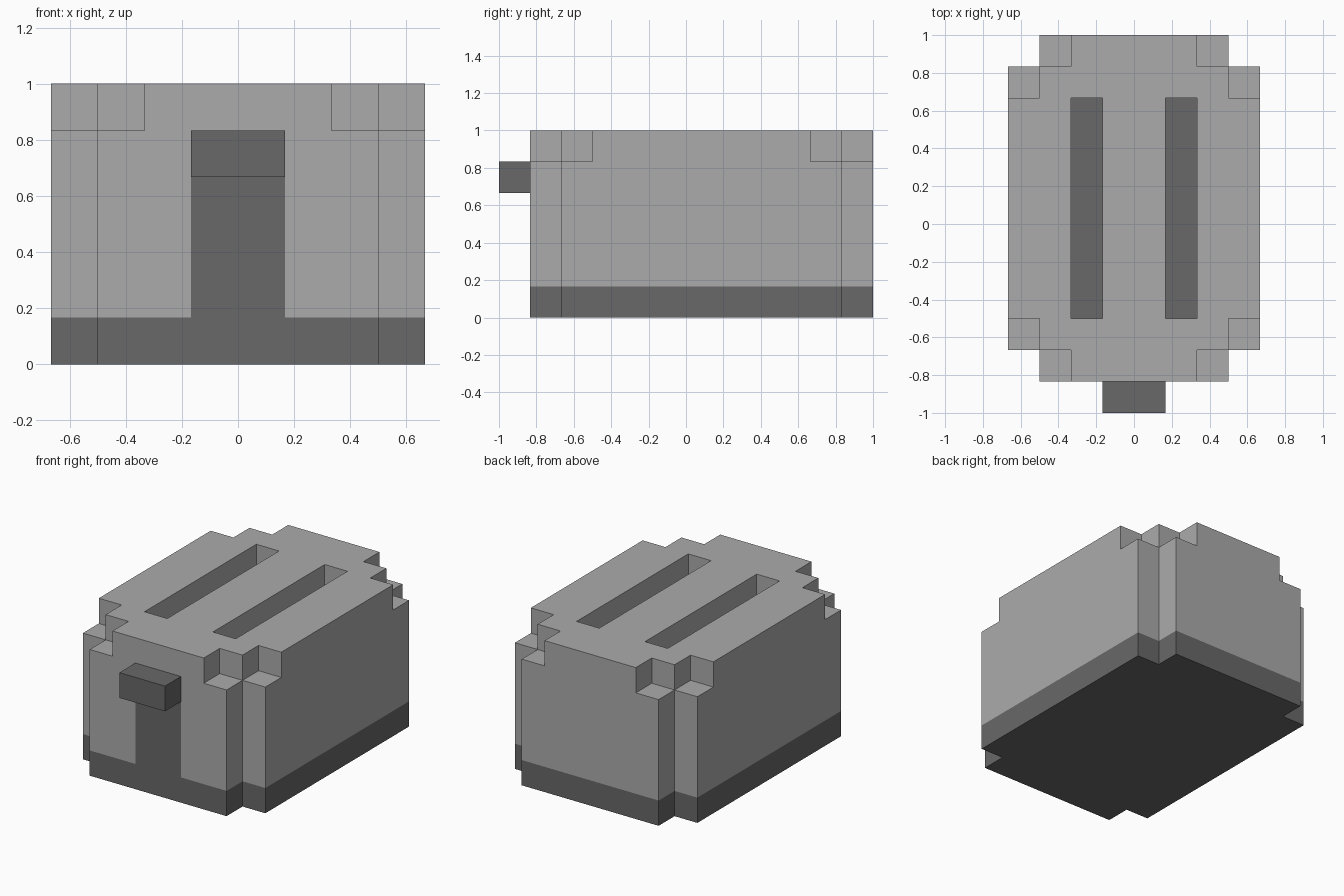
import bpy
import bmesh
from mathutils import Vector

if "Cube" in bpy.data.objects:
    bpy.data.objects.remove(bpy.data.objects["Cube"])

U = 1 / 6  # the whole model sits on a grid of this step


def material(name, value):
    m = bpy.data.materials.new(name)
    m.diffuse_color = (value, value, value, 1)
    m.use_nodes = True
    m.node_tree.nodes["Principled BSDF"].inputs["Base Color"].default_value = m.diffuse_color
    return m


light = material("light grey", 0.407)
dark = material("dark grey", 0.138)


def solid(x, y, z):
    """Is the cell with this lower corner (in grid steps) part of the body?"""
    if not (-4 <= x < 4 and -5 <= y < 6 and 0 <= z < 6):
        return False
    # distance of the cell from the nearest corner of the plan
    corner = min(x + 4, 3 - x) + min(y + 5, 5 - y)
    if corner == 0 or (z == 5 and corner == 1):
        return False
    # bread slots, open down to the base
    if x in (-2, 1) and -3 <= y < 4 and z >= 1:
        return False
    return True


def is_dark(c, n):
    """Base band, slot floors and lever track; c is the face centre in steps."""
    if c.z < 1.01:
        return True
    return n.y < -0.5 and c.y < -4.9 and abs(c.x) < 1 and c.z < 5


def finish(bm, name, materials):
    me = bpy.data.meshes.new(name)
    bm.to_mesh(me)
    bm.free()
    for m in materials:
        me.materials.append(m)
    obj = bpy.data.objects.new(name, me)
    bpy.context.collection.objects.link(obj)
    return obj


# Toaster body: outer skin of the filled cells
bm = bmesh.new()
for x in range(-4, 4):
    for y in range(-5, 6):
        for z in range(6):
            if not solid(x, y, z):
                continue
            for axis in range(3):
                for sign in (-1, 1):
                    n = Vector((0, 0, 0))
                    n[axis] = sign
                    if solid(x + int(n.x), y + int(n.y), z + int(n.z)):
                        continue
                    c = Vector((x + 0.5, y + 0.5, z + 0.5)) + n * 0.5
                    a = Vector((0, 0, 0))
                    a[(axis + 1) % 3] = 0.5
                    b = n.cross(a)
                    ring = (c - a - b, c + a - b, c + a + b, c - a + b)
                    f = bm.faces.new([bm.verts.new(p * U) for p in ring])
                    f.material_index = int(is_dark(c, n))
bmesh.ops.remove_doubles(bm, verts=bm.verts, dist=0.001)
bmesh.ops.dissolve_limit(bm, angle_limit=0.01, verts=bm.verts,
                         edges=bm.edges, delimit={'MATERIAL'})
finish(bm, "toaster_body", [light, dark])

# Lever handle on the front
bm = bmesh.new()
bmesh.ops.create_cube(bm, size=1)
bmesh.ops.scale(bm, vec=(2 * U, U, U), verts=bm.verts)
bmesh.ops.translate(bm, vec=(0, -5.5 * U, 4.5 * U), verts=bm.verts)
finish(bm, "lever_handle", [dark])
